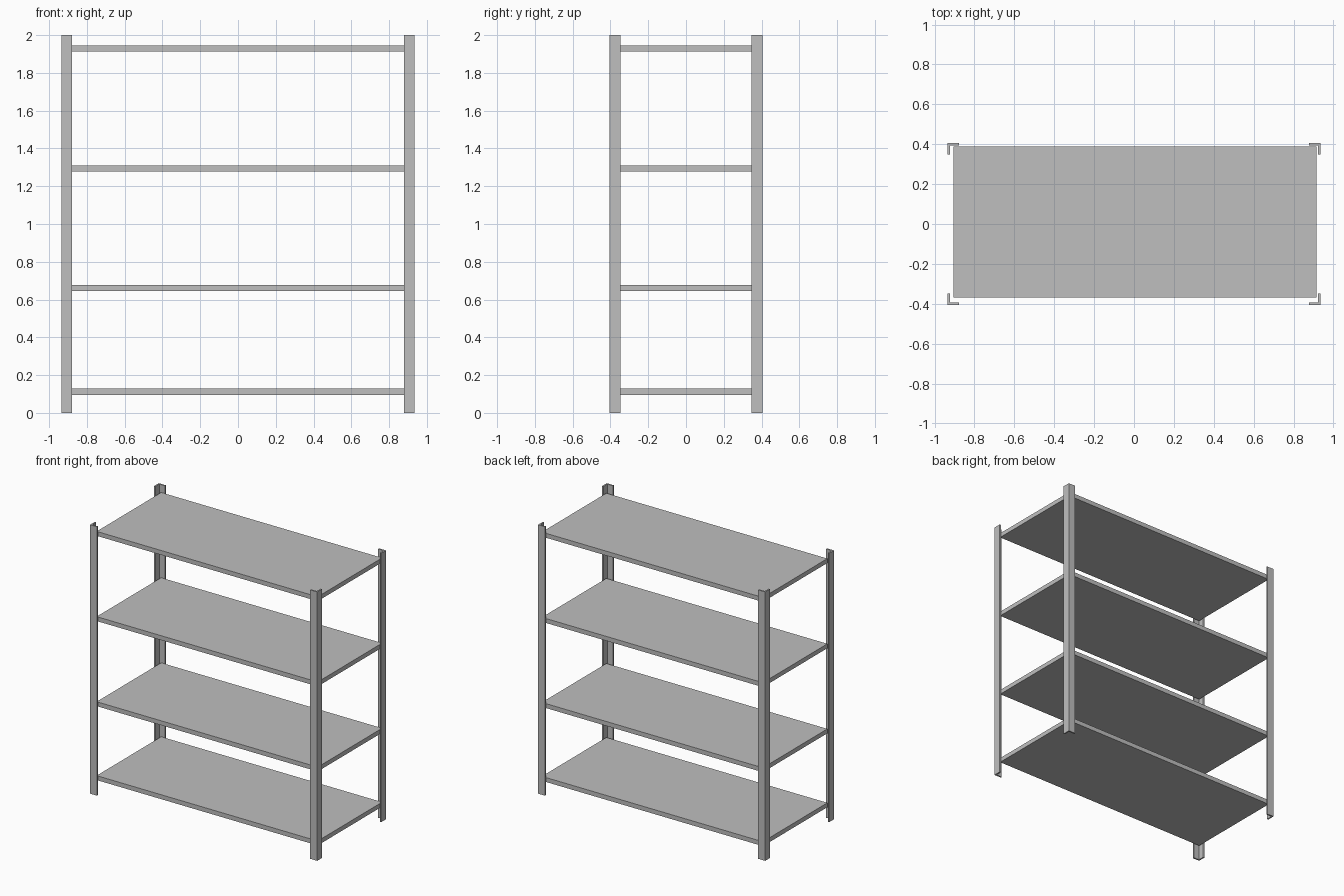
import bpy
import bmesh

cube = bpy.data.objects.get("Cube")
if cube:
    bpy.data.objects.remove(cube, do_unlink=True)

GREY = (0.52, 0.52, 0.52, 1.0)
steel = bpy.data.materials.new("grey_steel")
steel.use_nodes = True
steel.diffuse_color = GREY
steel.node_tree.nodes["Principled BSDF"].inputs["Base Color"].default_value = GREY


def extrude_profile(name, points, z0, z1):
    """Extrude a flat outline from z0 up to z1."""
    bm = bmesh.new()
    face = bm.faces.new([bm.verts.new((x, y, z0)) for x, y in points])
    grown = bmesh.ops.extrude_face_region(bm, geom=[face])
    top = [v for v in grown["geom"] if isinstance(v, bmesh.types.BMVert)]
    bmesh.ops.translate(bm, verts=top, vec=(0, 0, z1 - z0))
    bmesh.ops.recalc_face_normals(bm, faces=bm.faces)
    mesh = bpy.data.meshes.new(name)
    bm.to_mesh(mesh)
    bm.free()
    mesh.materials.append(steel)
    obj = bpy.data.objects.new(name, mesh)
    bpy.context.collection.objects.link(obj)
    return obj


# Corner posts: L-shaped angle sections, mirrored to the four corners
HALF_X, HALF_Y, HEIGHT = 0.935, 0.405, 2.0
WIDTH, THICK = 0.057, 0.011
angle = [(0, 0), (WIDTH, 0), (WIDTH, THICK), (THICK, THICK),
         (THICK, WIDTH), (0, WIDTH)]
for side, sx in (("left", 1), ("right", -1)):
    for end, sy in (("front", -1), ("back", 1)):
        outline = [(sx * (HALF_X - x), sy * (HALF_Y - y)) for x, y in angle]
        extrude_profile(f"{end}_{side}_post", outline, 0, HEIGHT)

# Shelves: solid boards set slightly off centre between the posts
X0, X1, Y0, Y1 = -0.905, 0.914, -0.369, 0.389
board = [(X0, Y0), (X1, Y0), (X1, Y1), (X0, Y1)]
for i, z in enumerate((0.095, 0.645, 1.278, 1.912), start=1):
    extrude_profile(f"shelf_{i}", board, z, z + 0.033)
